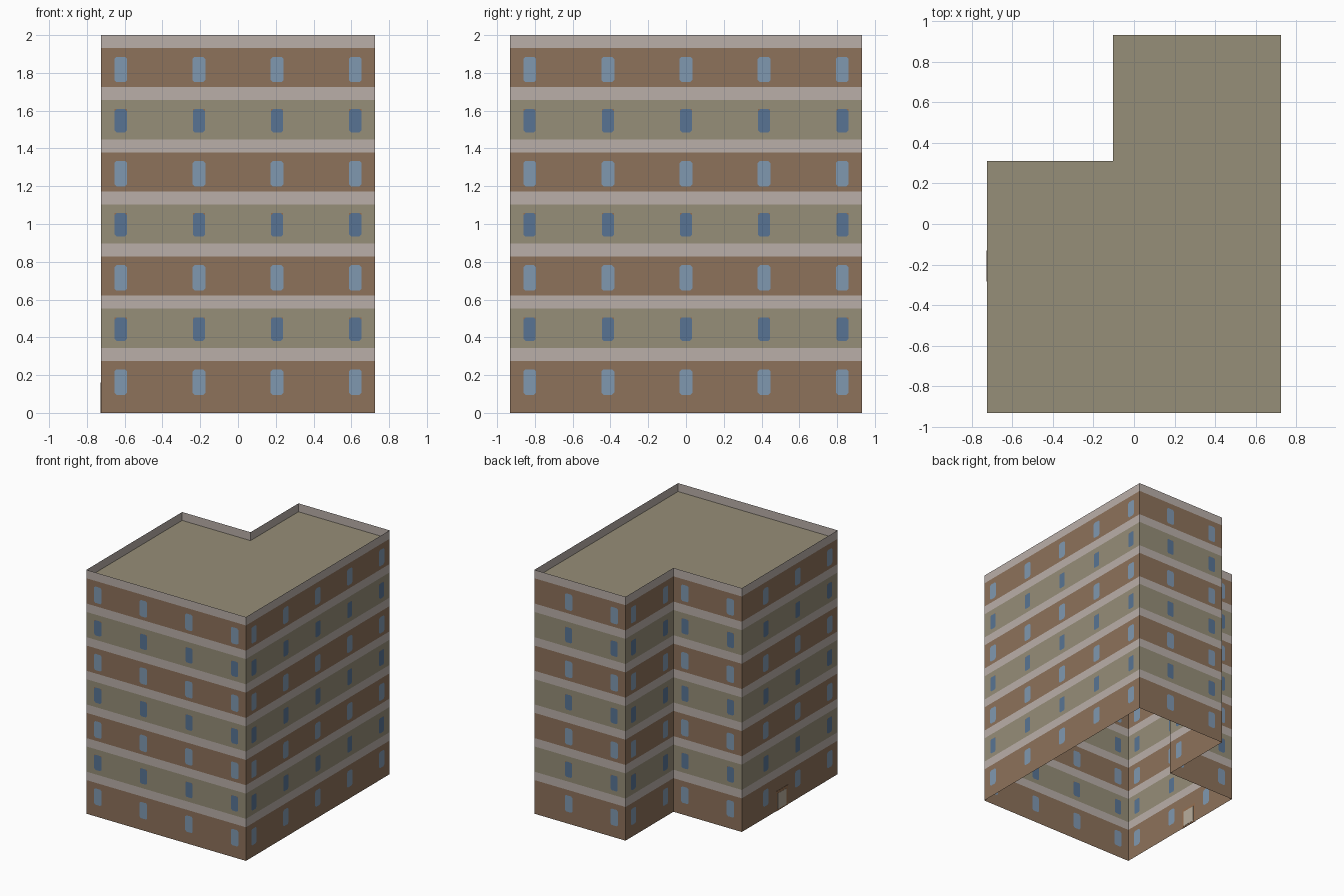
import bpy, bmesh
from mathutils import Vector

if "Cube" in bpy.data.objects:
    bpy.data.objects.remove(bpy.data.objects["Cube"])

FLOOR = 2 / 7.25          # storey height
TILE = FLOOR * 1.5        # window spacing
X, Y = TILE * 1.75, TILE * 2.25
NX, NY = -X + TILE * 1.5, Y - TILE * 1.5   # inner corner of the L


def material(name, hexcol):
    def lin(c):
        c /= 255
        return c / 12.92 if c <= 0.04045 else ((c + 0.055) / 1.055) ** 2.4
    m = bpy.data.materials.new(name)
    m.diffuse_color = (*[lin(int(hexcol[i:i + 2], 16)) for i in (0, 2, 4)], 1)
    m.use_nodes = True
    m.node_tree.nodes["Principled BSDF"].inputs["Base Color"].default_value = m.diffuse_color
    return m


MATS = [material("brown wall", "8D725B"), material("olive wall", "968E78"),
        material("pale band", "BAAFA9"), material("light blue window", "8098B0"),
        material("dark blue window", "587494"), material("rust frame", "957052"),
        material("door panel", "B9AE9C")]
BROWN, OLIVE, PALE, LIGHT, DARK, RUST, DOOR = range(7)


def finish(name, bm, mats):
    me = bpy.data.meshes.new(name)
    bmesh.ops.remove_doubles(bm, verts=bm.verts, dist=1e-5)
    bm.to_mesh(me)
    bm.free()
    for m in mats:
        me.materials.append(m)
    ob = bpy.data.objects.new(name, me)
    bpy.context.collection.objects.link(ob)
    return ob


def build_wall(name, start, end, first):
    """Thin wall with colour bands and windows cut into it; first = first window in tiles."""
    a, b = Vector((*start, 0)), Vector((*end, 0))
    length = (b - a).length
    d = (b - a).normalized()
    bm = bmesh.new()

    def poly(pts, mat):
        f = bm.faces.new([bm.verts.new(a + d * u + Vector((0, 0, z))) for u, z in pts])
        f.material_index = mat

    def rect(u0, u1, z0, z1, mat):
        poly([(u0, z0), (u1, z0), (u1, z1), (u0, z1)], mat)

    centres = []
    u = first * TILE
    while u < length:
        centres.append(u)
        u += TILE

    for k in range(7):
        z = k * FLOOR
        wall, pane, corner = (OLIVE, DARK, RUST) if k % 2 else (BROWN, LIGHT, BROWN)
        half = 0.032 if k % 2 else 0.034
        w0, w1 = z + (0.105 if k % 2 else 0.096), z + 0.23
        low = z
        # pale floor band
        if k:
            low = z + FLOOR / 4
            rect(0, length, z, low, PALE)
        # wall under and over the windows
        rect(0, length, low, w0, wall)
        rect(0, length, w1, z + FLOOR, wall)
        # window row
        left = 0
        c = 0.011
        for m in centres:
            l, r = m - half, m + half
            rect(left, l, w0, w1, wall)
            poly([(l + c, w0), (r - c, w0), (r, w0 + c), (r, w1 - c),
                  (r - c, w1), (l + c, w1), (l, w1 - c), (l, w0 + c)], pane)
            poly([(l, w0), (l + c, w0), (l, w0 + c)], wall)
            poly([(r - c, w0), (r, w0), (r, w0 + c)], wall)
            poly([(r, w1 - c), (r, w1), (r - c, w1)], corner)
            poly([(l + c, w1), (l, w1), (l, w1 - c)], corner)
            left = r
        rect(left, length, w0, w1, wall)
    # parapet
    rect(0, length, 7 * FLOOR, 2, PALE)
    finish(name, bm, MATS)


# L-shaped outline, counter-clockwise
OUTLINE = [(-X, -Y), (X, -Y), (X, Y), (NX, Y), (NX, NY), (-X, NY)]
NAMES = ["front_wall", "right_wall", "back_wall", "recess_side_wall",
         "recess_back_wall", "left_wall"]
FIRST = [0.25, 0.25, 0.75, 0.25, 0.25, 0.75]
for i, name in enumerate(NAMES):
    build_wall(name, OUTLINE[i], OUTLINE[(i + 1) % 6], FIRST[i])

# Flat roof sunk behind the parapet
bm = bmesh.new()
bm.faces.new([bm.verts.new((x, y, 7 * FLOOR)) for x, y in OUTLINE])
finish("roof", bm, [MATS[OLIVE]])


# Entrance door on the left wall, visible from both sides
def plate(name, width, z0, z1, thick, mat):
    bm = bmesh.new()
    bmesh.ops.create_cube(bm, size=1)
    for v in bm.verts:
        v.co = Vector((-X + v.co.x * thick, -TILE / 2 + v.co.y * width,
                       (z0 + z1) / 2 + v.co.z * (z1 - z0)))
    finish(name, bm, [MATS[mat]])


plate("door_frame", 0.155, 0, 0.162, 0.005, RUST)
plate("door_panel", 0.115, 0.012, 0.14, 0.008, DOOR)
